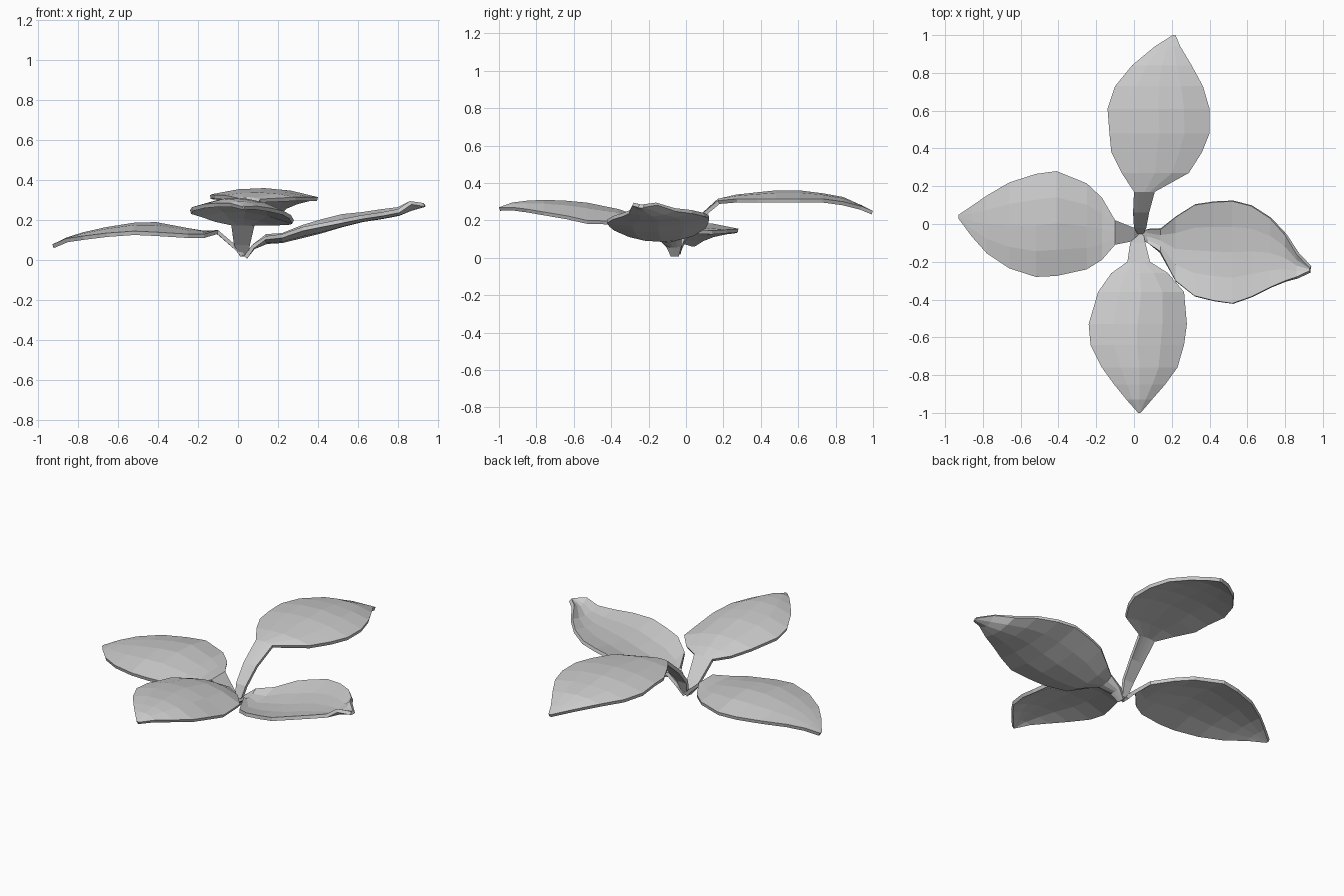
import bpy, bmesh

# Station rows: distance along leaf axis, edge a, edge b, then heights at edge a, midrib, edge b
BACK = [(-.055, .02, .05, .03, .03, .03), (-.02, .0, .065, .12, .12, .12), (.06, -.005, .08, .215, .215, .215),
        (.17, .0, .11, .31, .315, .305), (.27, -.065, .29, .325, .338, .315), (.38, -.12, .36, .325, .35, .315),
        (.48, -.13, .40, .33, .36, .315), (.61, -.14, .40, .325, .36, .315), (.73, -.10, .365, .32, .345, .315),
        (.84, -.01, .305, .31, .325, .30), (.94, .11, .245, .28, .28, .275), (1.0, .205, .22, .25, .25, .25)]
FRONT = [(-.05, .01, .05, .03, .03, .03), (-.10, -.02, .06, .09, .09, .09), (-.20, -.035, .085, .19, .19, .19),
         (-.26, -.12, .18, .21, .225, .19), (-.36, -.19, .265, .235, .26, .195), (-.53, -.24, .28, .25, .295, .20),
         (-.64, -.23, .265, .265, .305, .225), (-.76, -.17, .23, .28, .31, .245), (-.85, -.105, .165, .285, .305, .26),
         (-.93, -.04, .095, .285, .295, .27), (-1.0, .022, .035, .268, .27, .268)]
LEFT = [(.03, -.08, -.03, .03, .03, .03), (0, -.09, -.02, .065, .065, .065), (-.10, -.11, .02, .15, .15, .15),
        (-.17, -.19, .14, .13, .145, .145), (-.25, -.24, .215, .13, .16, .15), (-.41, -.275, .28, .14, .19, .155),
        (-.52, -.28, .265, .145, .187, .15), (-.66, -.235, .22, .135, .165, .145), (-.78, -.155, .15, .12, .138, .13),
        (-.86, -.065, .095, .108, .112, .108), (-.93, .03, .048, .078, .078, .078)]
RIGHT = [(.03, -.08, -.04, .02, .02, .02), (.07, -.10, -.03, .075, .07, .075), (.14, -.145, -.03, .12, .10, .13),
         (.22, -.30, .035, .13, .105, .135), (.32, -.38, .10, .165, .13, .175), (.42, -.405, .115, .185, .155, .205),
         (.52, -.42, .12, .205, .185, .23), (.62, -.385, .095, .225, .21, .24), (.72, -.335, .03, .24, .225, .255),
         (.80, -.30, -.06, .255, .24, .265), (.86, -.28, -.16, .295, .265, .295), (.93, -.247, -.233, .285, .285, .285)]


def leaf(name, rows, along_y):
    """Low-poly leaf blade and stalk lofted through the station rows."""
    bm = bmesh.new()
    grid = []
    for t, a, b, za, zm, zb in rows:
        line = []
        for u in (0, .25, .5, .75, 1):
            c = a + (b - a) * u
            # smooth bend through the three heights
            z = za * (1-u) * (1-2*u) + zm * 4*u*(1-u) + zb * u * (2*u-1)
            line.append(bm.verts.new((c, t, z) if along_y else (t, c, z)))
        grid.append(line)
    for r0, r1 in zip(grid, grid[1:]):
        for i in range(4):
            bm.faces.new((r0[i], r0[i+1], r1[i+1], r1[i]))
    bm.normal_update()
    if sum(f.normal.z for f in bm.faces) < 0:
        bmesh.ops.reverse_faces(bm, faces=bm.faces[:])
    mesh = bpy.data.meshes.new(name)
    bm.to_mesh(mesh)
    bm.free()
    ob = bpy.data.objects.new(name, mesh)
    bpy.context.collection.objects.link(ob)
    solid = ob.modifiers.new("thickness", 'SOLIDIFY')
    solid.thickness = .02
    solid.offset = -1


# Four leaves meeting at the base
leaf("back_leaf", BACK, True)
leaf("front_leaf", FRONT, True)
leaf("left_leaf", LEFT, False)
leaf("right_leaf", RIGHT, False)
